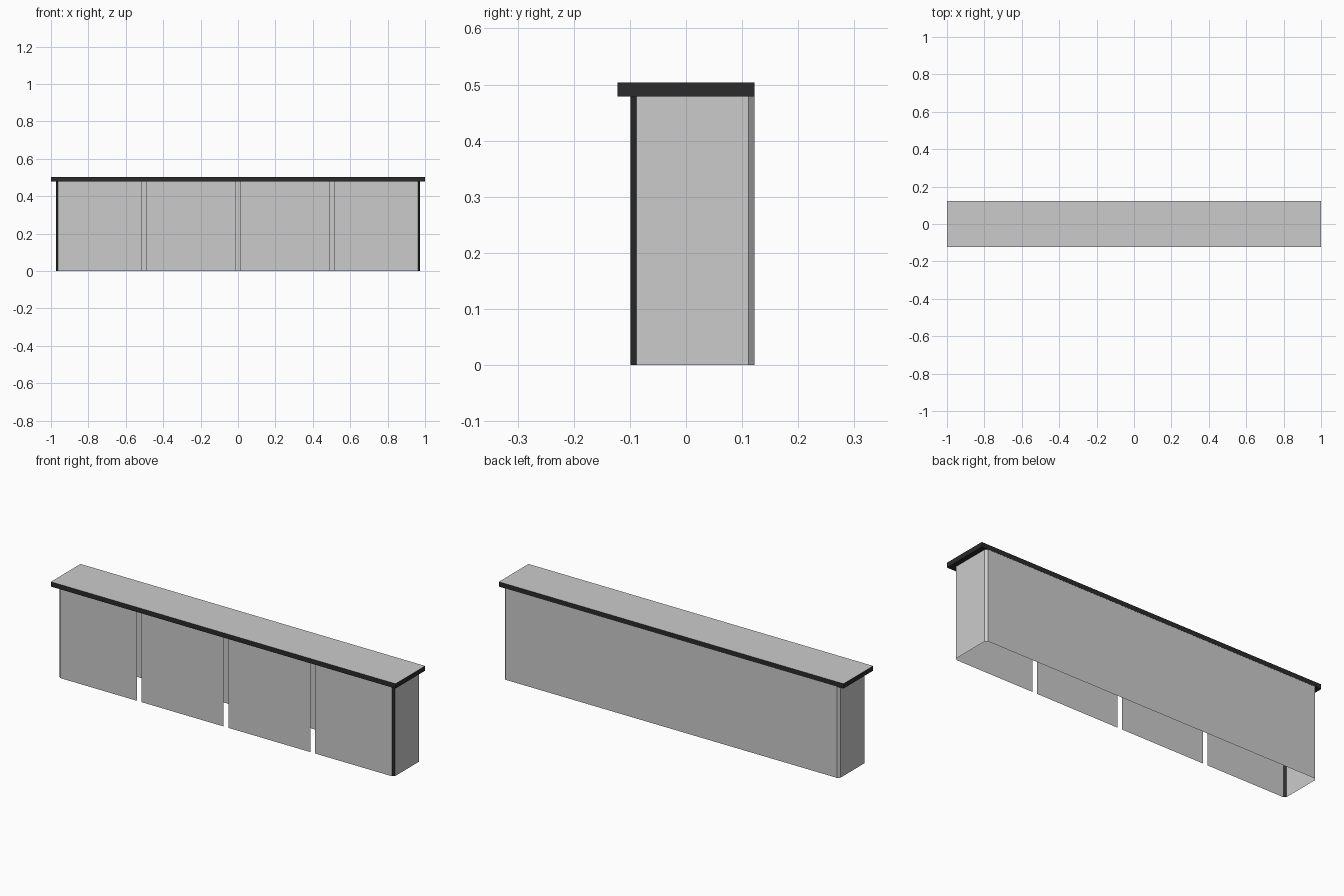
import bpy
import bmesh

old = bpy.data.objects.get("Cube")
if old:
    bpy.data.objects.remove(old, do_unlink=True)


def make_material(name, rgb):
    mat = bpy.data.materials.new(name)
    mat.use_nodes = True
    colour = (*rgb, 1)
    mat.diffuse_color = colour
    mat.node_tree.nodes["Principled BSDF"].inputs["Base Color"].default_value = colour
    return mat


GREY = make_material("light grey", (0.6, 0.6, 0.6))
BLACK = make_material("black trim", (0.024, 0.024, 0.024))

WALL_TOP = 0.479
COUNTER_TOP = 0.504
SIDE_X = 0.974
FRONT_Y, BACK_Y = -0.099, 0.122
BEVEL = 0.011
END_X = SIDE_X - BEVEL


def add_object(name, bm, *materials):
    mesh = bpy.data.meshes.new(name)
    bm.to_mesh(mesh)
    bm.free()
    for mat in materials:
        mesh.materials.append(mat)
    obj = bpy.data.objects.new(name, mesh)
    bpy.context.collection.objects.link(obj)
    return obj


def sheet(name, start, end, mat):
    """Upright thin sheet between two floor points."""
    bm = bmesh.new()
    corners = [(*start, 0), (*end, 0), (*end, WALL_TOP), (*start, WALL_TOP)]
    bm.faces.new([bm.verts.new(c) for c in corners])
    return add_object(name, bm, mat)


# Countertop: grey top face, black edges and underside
bm = bmesh.new()
bmesh.ops.create_cube(bm, size=1)
for v in bm.verts:
    v.co.x *= 2
    v.co.y *= 0.245
    v.co.z = COUNTER_TOP if v.co.z > 0 else WALL_TOP
bm.normal_update()
for f in bm.faces:
    f.material_index = 0 if f.normal.z > 0.5 else 1
add_object("countertop", bm, GREY, BLACK)

# Front panels separated by narrow open slots
slots = [-0.503, 0, 0.503]
half_slot = 0.0135
starts = [-END_X] + [s + half_slot for s in slots]
ends = [s - half_slot for s in slots] + [END_X]
for i, (a, b) in enumerate(zip(starts, ends)):
    sheet(f"front_panel_{i + 1}", (a, FRONT_Y), (b, FRONT_Y), GREY)

# Back panel
sheet("back_panel", (END_X, BACK_Y), (-END_X, BACK_Y), GREY)

# End panels with bevelled corner strips, black at the front
for side, s in (("left", 1), ("right", -1)):
    path = [
        (s * END_X, FRONT_Y),
        (s * SIDE_X, FRONT_Y + BEVEL),
        (s * SIDE_X, BACK_Y - BEVEL),
        (s * END_X, BACK_Y),
    ]
    if s < 0:
        path.reverse()
    parts = [("front_corner", BLACK), ("end_panel", GREY), ("back_corner", GREY)]
    if s < 0:
        parts.reverse()
    for (part, mat), a, b in zip(parts, path, path[1:]):
        sheet(f"{side}_{part}", a, b, mat)
